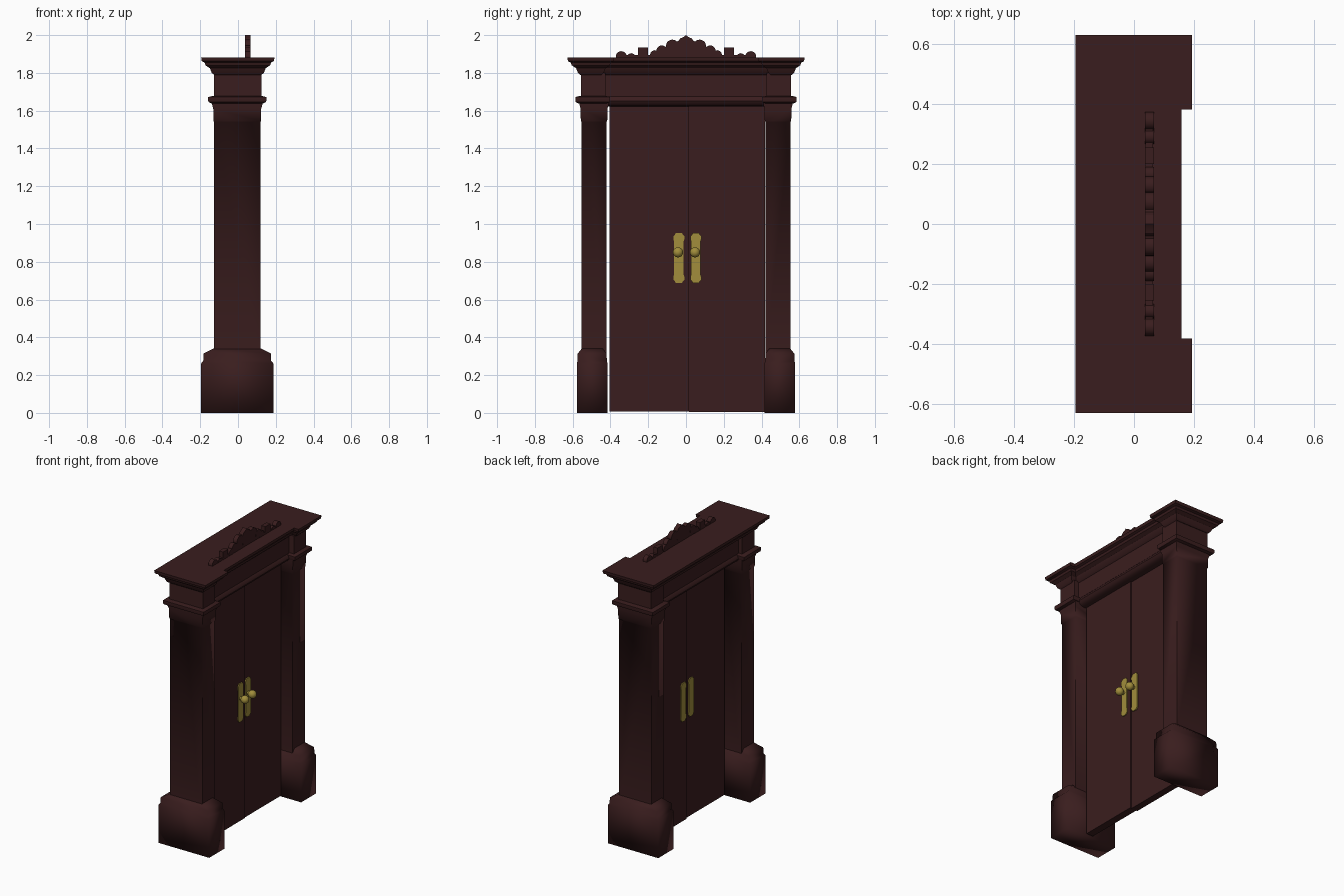
import bpy, bmesh, math
from mathutils import Matrix, Vector

cube = bpy.data.objects.get("Cube")
if cube:
    bpy.data.objects.remove(cube, do_unlink=True)


def material(name, rgb):
    m = bpy.data.materials.new(name)
    m.use_nodes = True
    m.diffuse_color = (*rgb, 1)
    bsdf = next(n for n in m.node_tree.nodes if n.type == 'BSDF_PRINCIPLED')
    bsdf.inputs["Base Color"].default_value = (*rgb, 1)
    bsdf.inputs["Roughness"].default_value = 0.6
    return m


WOOD = material("dark mahogany", (0.042, 0.0125, 0.013))
BRASS = material("brass", (0.36, 0.27, 0.045))


def finish(name, bm, mat, angle=35):
    bmesh.ops.recalc_face_normals(bm, faces=bm.faces)
    me = bpy.data.meshes.new(name)
    bm.to_mesh(me)
    bm.free()
    me.materials.append(mat)
    ob = bpy.data.objects.new(name, me)
    bpy.context.collection.objects.link(ob)
    bpy.ops.object.select_all(action='DESELECT')
    ob.select_set(True)
    bpy.context.view_layer.objects.active = ob
    bpy.ops.object.shade_smooth_by_angle(angle=math.radians(angle))


def loft(name, rect, steps, side=1, y_grow=1.0, angle=35):
    """Stack rectangles: each step is (height, outward growth)."""
    bm = bmesh.new()
    x0, x1, y0, y1 = rect
    rows = []
    for z, d in steps:
        e = d * y_grow
        corners = [(x0 - d, y0 - e), (x1 + d, y0 - e), (x1 + d, y1 + e), (x0 - d, y1 + e)]
        rows.append([bm.verts.new((x, side * y, z)) for x, y in corners])
    for a, b in zip(rows, rows[1:]):
        for i in range(4):
            j = (i + 1) % 4
            bm.faces.new((a[i], a[j], b[j], b[i]))
    bm.faces.new(rows[0])
    bm.faces.new(rows[-1])
    finish(name, bm, WOOD, angle)


def slab(name, outline, x0, x1, mat):
    """Extrude a y-z outline along x."""
    bm = bmesh.new()
    f = bm.faces.new([bm.verts.new((x0, y, z)) for y, z in outline])
    out = bmesh.ops.extrude_face_region(bm, geom=[f])
    verts = [v for v in out["geom"] if isinstance(v, bmesh.types.BMVert)]
    bmesh.ops.translate(bm, verts=verts, vec=(x1 - x0, 0, 0))
    finish(name, bm, mat)


def disc(cy, cz, r, n=20):
    return [(cy + r * math.cos(math.tau * i / n), cz + r * math.sin(math.tau * i / n))
            for i in range(n)]


def box(y0, y1, z0, z1):
    return [(y0, z0), (y1, z0), (y1, z1), (y0, z1)]


CORNICE = [(1.79, 0), (1.8, .012), (1.825, .022), (1.84, .045), (1.855, .05),
           (1.862, .065), (1.882, .068)]

# Piers on both sides
for side, tag in ((1, "right"), (-1, "left")):
    loft(f"{tag}_base", (-.195, .187, .415, .578),
         [(0, 0), (.262, 0), (.275, -.011), (.314, -.012), (.342, -.068)],
         side, y_grow=.4, angle=180)
    loft(f"{tag}_shaft", (-.126, .118, .421, .553),
         [(.3, 0), (1.54, 0), (1.545, .004), (1.61, .005), (1.635, .012), (1.66, .012)],
         side, angle=80)
    loft(f"{tag}_capital_band", (-.155, .147, .405, .583),
         [(1.638, -.015), (1.645, 0), (1.652, .003), (1.672, .003), (1.678, -.02)], side)
    loft(f"{tag}_upper_block", (-.127, .125, .425, .557), [(1.67, 0), (1.8, 0)], side)
    loft(f"{tag}_cornice", (-.127, .125, .448, .56), CORNICE, side)

# Lintel between the piers
loft("frieze", (-.1, .09, -.43, .43), [(1.66, 0), (1.8, 0)], y_grow=0)
loft("lintel_moulding", (-.1, .09, -.425, .425),
     [(1.622, -.03), (1.626, -.01), (1.635, .006), (1.65, .014), (1.665, .01),
      (1.676, 0)], y_grow=0)
loft("middle_cornice", (-.127, .09, -.46, .46), CORNICE, y_grow=0)

# Double doors, the left one slightly proud of the right
slab("left_door", box(-.405, .0155, .008, 1.64), -.008, .043, WOOD)
slab("right_door", box(.015, .418, .005, 1.64), -.014, .034, WOOD)


# Brass plates running through the doors, with a knob on the front
def plate_outline(cy):
    half = [(.016, .132), (.022, .122), (.029, .115), (.029, .1), (.026, .09)]
    right = half + [(y, -z) for y, z in reversed(half)]
    left = [(-y, z) for y, z in reversed(right)]
    return [(cy + y, .82 + z) for y, z in right + left]


for cy, tag, back, front in ((-.038, "left", -.014, .049), (.052, "right", -.02, .042)):
    slab(f"{tag}_handle_plate", plate_outline(cy), back, front, BRASS)
    bm = bmesh.new()
    knob = Vector((front + .033, cy - .004, .85))
    bmesh.ops.create_uvsphere(bm, u_segments=16, v_segments=10, radius=.027,
                              matrix=Matrix.Translation(knob))
    bmesh.ops.create_cone(bm, cap_ends=True, segments=16, radius1=.012, radius2=.012, depth=.05,
                          matrix=Matrix.Translation(knob - Vector((.025, 0, 0)))
                          @ Matrix.Rotation(math.pi / 2, 4, 'Y'))
    finish(f"{tag}_knob", bm, BRASS)

# Carved crest: lobes mirrored about a pointed centre
lobes = [(.343, 1.886, .029), (.29, 1.88, .024), (.165, 1.895, .025),
         (.128, 1.915, .03), (.072, 1.942, .034), (.035, 1.94, .03)]
for s, tag in ((1, "right"), (-1, "left")):
    for i, (y, z, r) in enumerate(lobes):
        slab(f"{tag}_crest_lobe_{i + 1}", disc(s * y, z, r), .036, .066, WOOD)
    slab(f"{tag}_crest_block", box(*sorted((s * .2, s * .255)), 1.875, 1.935),
         .036, .066, WOOD)
slab("crest_rail", box(-.345, .345, 1.875, 1.895), .038, .064, WOOD)
slab("crest_core", box(-.135, .135, 1.875, 1.925), .038, .064, WOOD)
slab("crest_centre", [(-.04, 1.9), (.04, 1.9), (.042, 1.965), (.03, 1.983), (.012, 1.99),
                      (0, 2), (-.012, 1.99), (-.03, 1.983), (-.042, 1.965)],
     .036, .066, WOOD)
